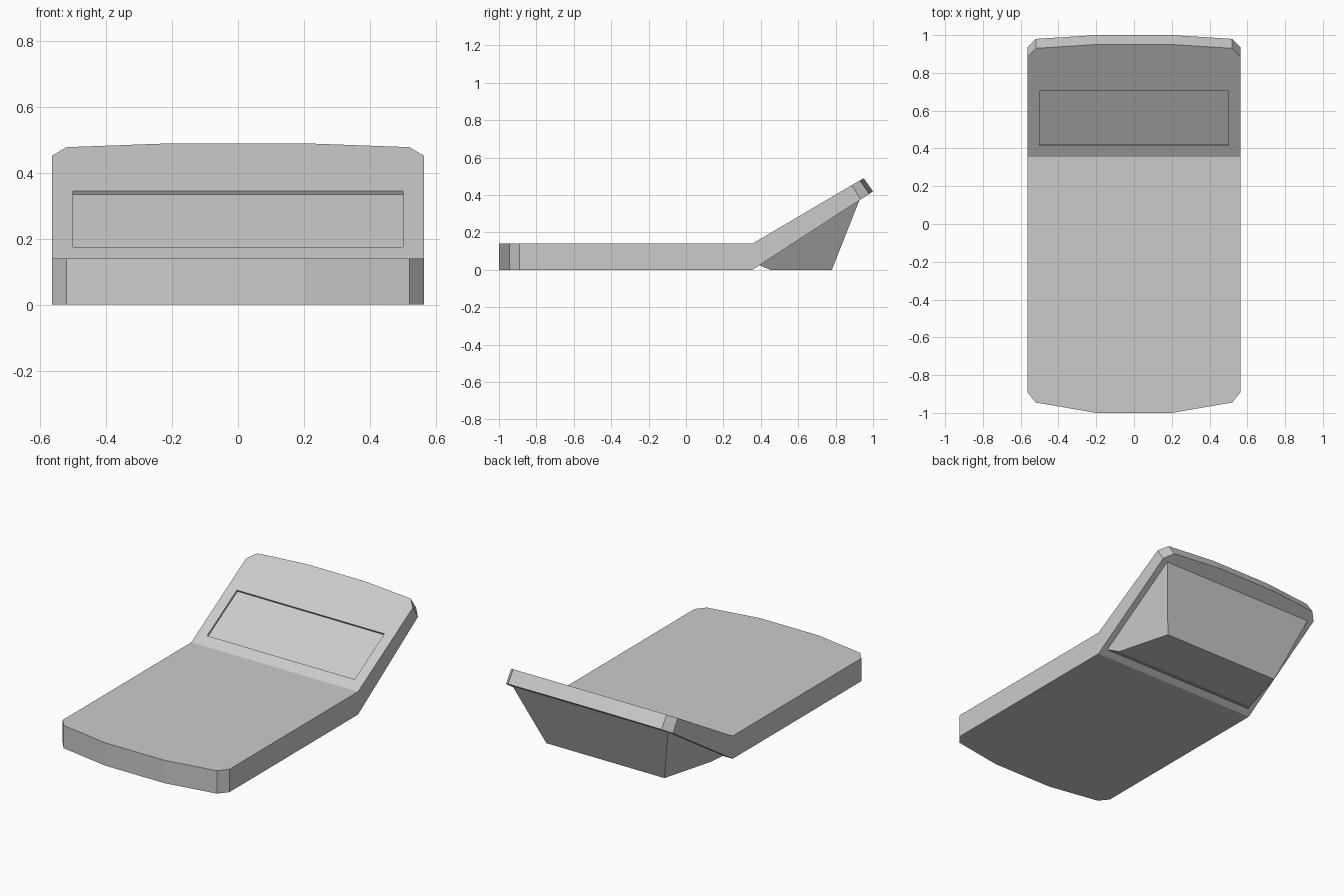
import bpy
import bmesh

cube = bpy.data.objects.get("Cube")
if cube:
    bpy.data.objects.remove(cube)

# Plain grey for every part
grey = bpy.data.materials.new("grey")
grey.use_nodes = True
colour = (0.6, 0.6, 0.6, 1)
grey.diffuse_color = colour
grey.node_tree.nodes["Principled BSDF"].inputs["Base Color"].default_value = colour


def finish(bm, name):
    bmesh.ops.recalc_face_normals(bm, faces=bm.faces)
    mesh = bpy.data.meshes.new(name)
    bm.to_mesh(mesh)
    bm.free()
    mesh.materials.append(grey)
    obj = bpy.data.objects.new(name, mesh)
    bpy.context.collection.objects.link(obj)
    return obj


def ring(bm, half):
    """Verts of a half outline on +x, followed by its mirror in reverse."""
    pts = half + [(-x, y, z) for x, y, z in reversed(half)]
    return [bm.verts.new(p) for p in pts]


def bridge(bm, a, b):
    for i in range(len(a)):
        j = (i + 1) % len(a)
        bm.faces.new((a[i], a[j], b[j], b[i]))


# Body: flat slab folded up into a tapering lid
W, THICK, HINGE = 0.565, 0.14, 0.355
front = [(0.2, -1.0), (0.52, -0.945), (W, -0.89), (W, HINGE)]


def lid_z(y):
    return THICK + (y - HINGE) * 0.588


def under_z(y):
    return (y - HINGE) * 0.65


top_half = [(x, y, THICK) for x, y in front]
top_half += [(x, y, lid_z(y)) for x, y in ((W, 0.885), (0.52, 0.93), (0.2, 0.95))]
low_half = [(x, y, 0) for x, y in front]
low_half += [(x, y, under_z(y)) for x, y in ((W, 0.935), (0.52, 0.98), (0.2, 1.0))]

bm = bmesh.new()
top, low = ring(bm, top_half), ring(bm, low_half)
bridge(bm, top, low)
for loop in (top, low):
    bm.faces.new(loop[:4] + loop[-4:])
bm.faces.new(low[3:11])

# Shallow screen recess in the lid, sunk square to its surface
rim = ring(bm, [(0.5, y, lid_z(y)) for y in (0.415, 0.703)])
depth = 0.012
floor = [bm.verts.new((v.co.x, v.co.y + 0.507 * depth, v.co.z - 0.862 * depth))
         for v in rim]
bridge(bm, rim, floor)
bm.faces.new(floor)
bm.faces.new((top[3], top[10], rim[3], rim[0]))
bm.faces.new((top[3], top[4], rim[1], rim[0]))
bm.faces.new((top[10], top[9], rim[2], rim[3]))
bm.faces.new(top[4:10] + [rim[2], rim[1]])
finish(bm, "folded_body")

# Wedge stand under the lid, narrowing toward the ground
bm = bmesh.new()
profile = [(0.53, 0.39, 0.025), (0.49, 0.45, 0), (0.4, 0.78, 0), (0.53, 0.93, 0.38)]
right = [bm.verts.new(p) for p in profile]
left = [bm.verts.new((-x, y, z)) for x, y, z in profile]
bridge(bm, right, left)
bm.faces.new(right)
bm.faces.new(left)
finish(bm, "wedge_stand")
